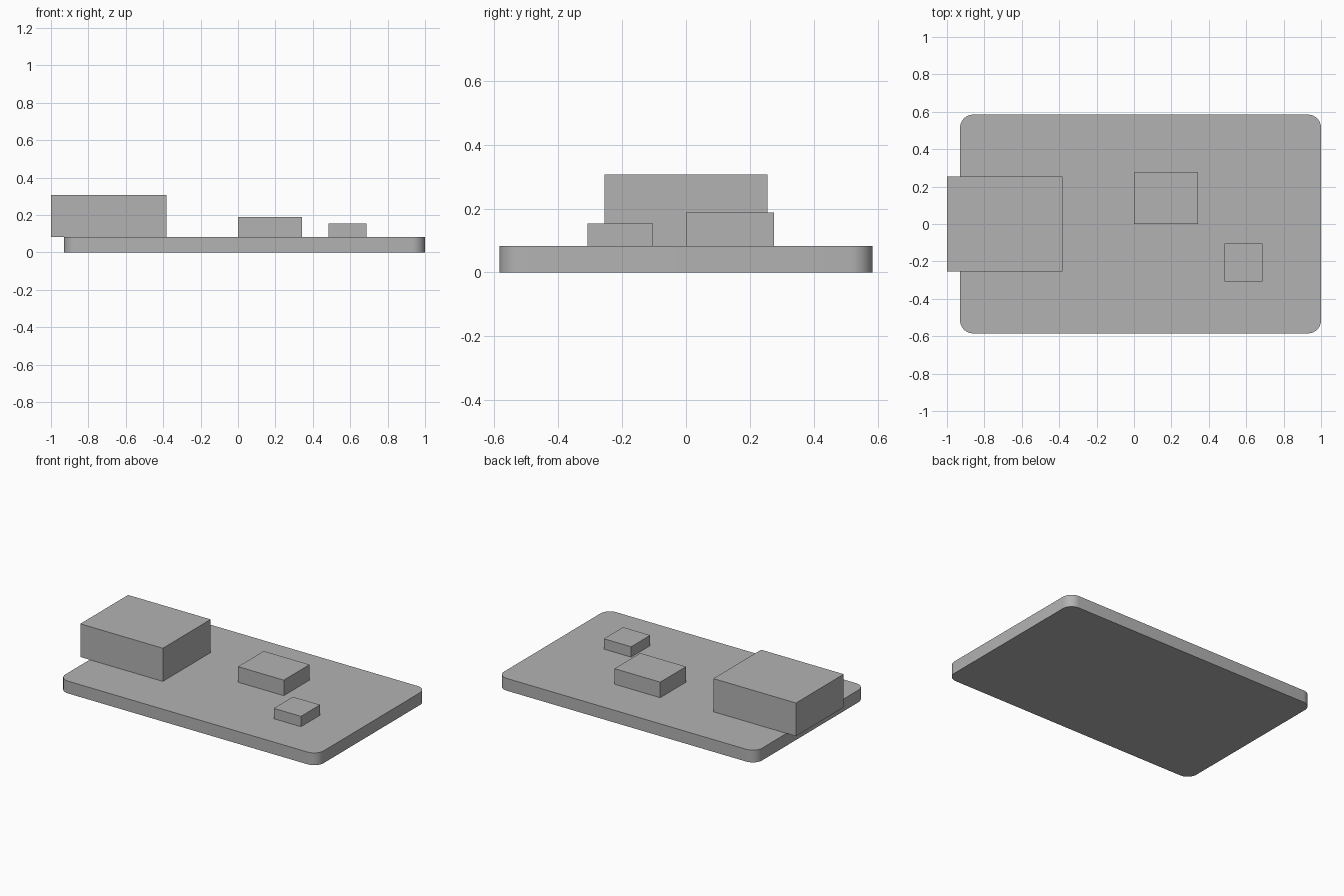
import bpy
import bmesh
import math
from mathutils import Vector

cube = bpy.data.objects.get("Cube")
if cube:
    bpy.data.objects.remove(cube, do_unlink=True)

grey = bpy.data.materials.new("plain_grey")
grey.use_nodes = True
colour = (0.45, 0.45, 0.45, 1)
grey.diffuse_color = colour
grey.node_tree.nodes["Principled BSDF"].inputs["Base Color"].default_value = colour


def block(name, low, high, corner_radius=0):
    """Box between two corners, optionally with rounded upright edges."""
    low, high = Vector(low), Vector(high)
    size = high - low
    bm = bmesh.new()
    bmesh.ops.create_cube(bm, size=1)
    bmesh.ops.scale(bm, vec=size, verts=bm.verts)
    if corner_radius:
        upright = [e for e in bm.edges
                   if abs(e.verts[0].co.z - e.verts[1].co.z) > size.z / 2]
        bmesh.ops.bevel(bm, geom=upright, offset=corner_radius, segments=8,
                        profile=0.5, affect='EDGES')
    mesh = bpy.data.meshes.new(name)
    bm.to_mesh(mesh)
    bm.free()
    mesh.materials.append(grey)
    obj = bpy.data.objects.new(name, mesh)
    obj.location = (low + high) / 2
    bpy.context.collection.objects.link(obj)
    return obj


# Base plate with rounded corners
top = 0.083
board = block("board", (-0.93, -0.585, 0), (1, 0.585, top), 0.07)
bpy.context.view_layer.objects.active = board
board.select_set(True)
bpy.ops.object.shade_smooth_by_angle(angle=math.radians(30))

# Blocks standing on the plate
block("overhanging_connector", (-1, -0.255, top), (-0.383, 0.255, 0.307))
block("large_chip", (0, 0, top), (0.342, 0.275, 0.188))
block("small_chip", (0.483, -0.308, top), (0.686, -0.104, 0.153))
